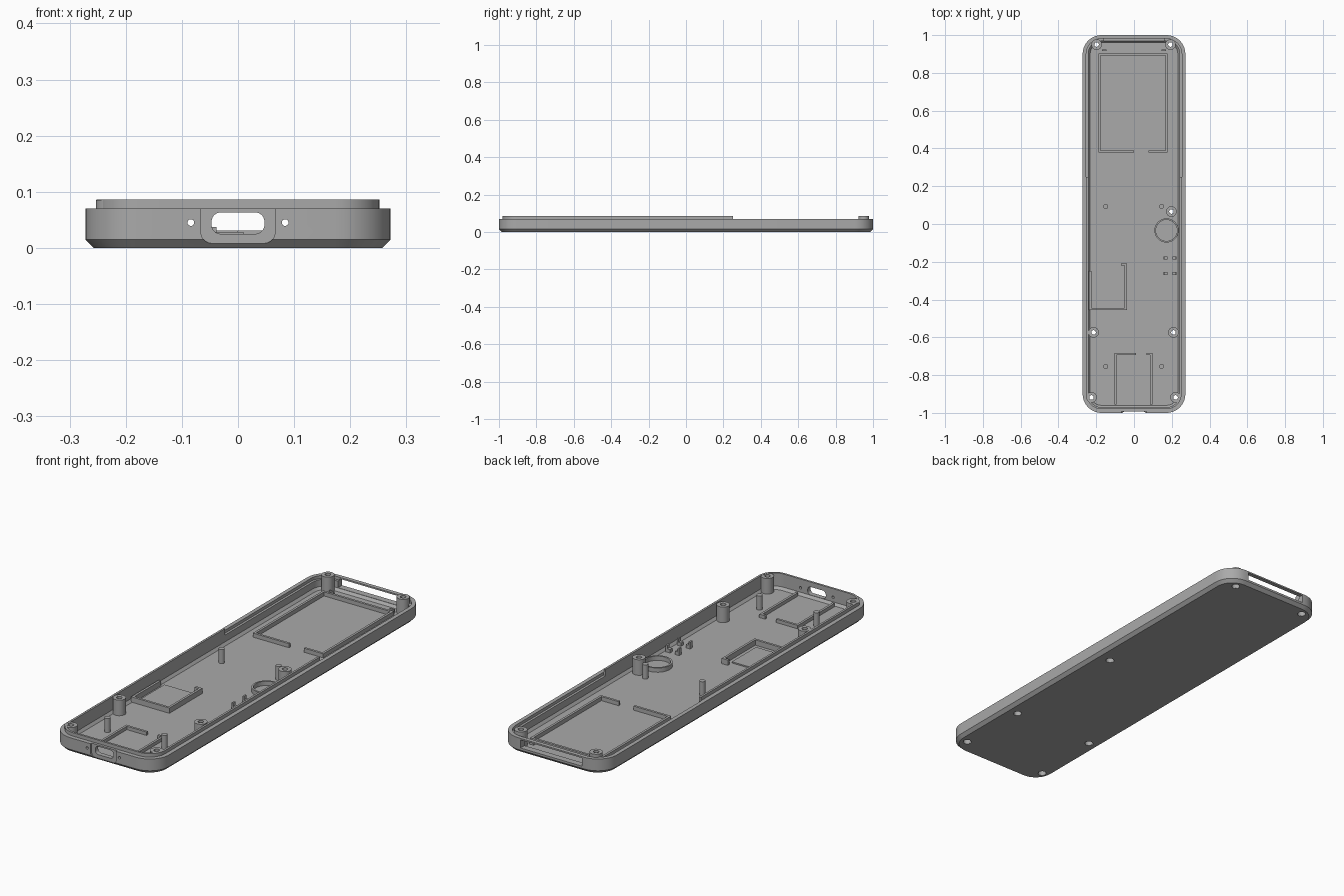
import bpy, bmesh
from math import pi, sin, cos
from mathutils import Matrix

if "Cube" in bpy.data.objects:
    bpy.data.objects.remove(bpy.data.objects["Cube"], do_unlink=True)

grey = bpy.data.materials.new("case_grey")
grey.use_nodes = True
COLOUR = (0.4, 0.4, 0.4, 1)
grey.diffuse_color = COLOUR
grey.node_tree.nodes["Principled BSDF"].inputs["Base Color"].default_value = COLOUR

W, L = 0.272, 1.0      # half width and half length
WALL_TOP, FLOOR, RADIUS = 0.07, 0.012, 0.1


def finish(name, bm):
    """Turn a bmesh into a named object with clean shading."""
    bmesh.ops.recalc_face_normals(bm, faces=bm.faces)
    mesh = bpy.data.meshes.new(name)
    bm.to_mesh(mesh)
    bm.free()
    mesh.materials.append(grey)
    ob = bpy.data.objects.new(name, mesh)
    bpy.context.collection.objects.link(ob)
    return ob


def smooth(ob):
    bpy.ops.object.select_all(action='DESELECT')
    ob.select_set(True)
    bpy.context.view_layer.objects.active = ob
    bpy.ops.object.shade_smooth_by_angle(angle=pi / 6)


def rounded(x0, x1, y0, y1, r_low, r_high, n=10):
    """Rounded rectangle outline with separate low and high corner radii."""
    pts = []
    for k, (x, y, sx, sy) in enumerate([(x1, y1, -1, -1), (x0, y1, 1, -1),
                                        (x0, y0, 1, 1), (x1, y0, -1, 1)]):
        r = r_high if k < 2 else r_low
        if r == 0:
            pts.append((x, y))
            continue
        for i in range(n + 1):
            a = (k + i / n) * pi / 2
            pts.append((x + sx * r + r * cos(a), y + sy * r + r * sin(a)))
    return pts


def loft(name, rings, closed=False, upright=False):
    """Skin (outline, z) rings; upright turns the outline to face the front."""
    bm = bmesh.new()
    loops = [[bm.verts.new((x, y, z)) for x, y in pts] for pts, z in rings]
    pairs = list(zip(loops, loops[1:]))
    if closed:
        pairs.append((loops[-1], loops[0]))
    else:
        bm.faces.new(loops[0])
        bm.faces.new(loops[-1])
    for a, b in pairs:
        for i in range(len(a)):
            j = (i + 1) % len(a)
            bm.faces.new((a[i], a[j], b[j], b[i]))
    if upright:
        bm.transform(Matrix.Rotation(pi / 2, 4, 'X'))
    return finish(name, bm)


def circle(x, y, r, n=28):
    return [(x + r * cos(2 * pi * i / n), y + r * sin(2 * pi * i / n)) for i in range(n)]


def box(name, x0, x1, y0, y1, z0, z1):
    return loft(name, [(rounded(x0, x1, y0, y1, 0, 0), z) for z in (z0, z1)])


def tube(name, x, y, profile):
    ob = loft(name, [(circle(x, y, r), z) for r, z in profile], closed=True)
    smooth(ob)
    return ob


def cut(target, cutter):
    mod = target.modifiers.new("cut", 'BOOLEAN')
    mod.operation, mod.solver, mod.object = 'DIFFERENCE', 'EXACT', cutter
    bpy.context.view_layer.objects.active = target
    bpy.ops.object.modifier_apply(modifier=mod.name)
    bpy.data.objects.remove(cutter, do_unlink=True)


def ribs(name, top, segments):
    for i, (x0, x1, y0, y1) in enumerate(segments):
        box(f"{name}_{i + 1}", x0, x1, y0, y1, FLOOR - 0.004, top)


# Tray shell: chamfered base, wall, raised lip and hollow inside
def outline(inset):
    r = RADIUS - inset
    return rounded(-W + inset, W - inset, -L + inset, L - inset, r, r)


LIP = 0.086
shell = loft("tray_shell", [(outline(i), z) for i, z in [
    (0.015, 0), (0, 0.015), (0, WALL_TOP), (0.02, WALL_TOP), (0.02, LIP),
    (0.03, LIP), (0.03, 0.024), (0.04, FLOOR)]])

# Rear half has a rebate in place of the lip
rebate = rounded(-W + 0.019, W - 0.019, 0.25, L - 0.019, 0, RADIUS - 0.019)
cut(shell, loft("rebate_cutter", [(rebate, 0.056), (rebate, 0.12)]))

# Rear slot
cut(shell, box("slot_cutter", -0.16, 0.16, 0.93, 1.02, 0.025, 0.063))

# Front port with a shallow recess and two pin holes
recess = rounded(-0.066, 0.066, 0.008, 0.1, 0.02, 0)
cut(shell, loft("recess_cutter", [(recess, 0.992), (recess, 1.02)], upright=True))
port = rounded(-0.047, 0.047, 0.025, 0.063, 0.016, 0.016)
cut(shell, loft("port_cutter", [(port, 0.94), (port, 1.02)], upright=True))
for side in (-1, 1):
    pin = circle(side * 0.084, 0.045, 0.006, 16)
    cut(shell, loft("pin_cutter", [(pin, 0.94), (pin, 1.02)], upright=True))

# Screw posts, bored through with a wider bore from below
POSTS = [(-0.198, 0.95), (0.193, 0.95), (0.198, 0.066), (-0.214, -0.574),
         (0.209, -0.574), (-0.225, -0.918), (0.22, -0.918)]
for i, (x, y) in enumerate(POSTS):
    cut(shell, loft("bore_cutter", [(circle(x, y, 0.019), z) for z in (-0.02, 0.05)]))
    tube(f"screw_post_{i + 1}", x, y, [(0.018, 0.001), (0.028, 0.004), (0.028, 0.085),
                                       (0.012, 0.085), (0.012, 0.035), (0.018, 0.035)])
smooth(shell)

# Slim locating pegs
for y in (0.093, -0.754):
    for x in (-0.15, 0.146):
        smooth(loft("locating_peg", [(circle(x, y, 0.013, 20), z) for z in (0.006, 0.078)]))

# Round holder
tube("round_holder", 0.172, -0.034, [(0.064, 0.006), (0.064, 0.032),
                                     (0.056, 0.032), (0.056, 0.006)])

# Small clips: a low foot with a raised tooth
for y in (-0.18, -0.262):
    for x, side in ((0.167, -1), (0.214, 1)):
        box("clip_foot", x - 0.011, x + 0.011, y - 0.009, y + 0.009, 0.008, 0.028)
        tooth = x + side * 0.007
        box("clip_tooth", tooth - 0.004, tooth + 0.004, y - 0.009, y + 0.009, 0.02, 0.044)

T = 0.011  # rib thickness

# Large rear frame, open in part at its front edge
ribs("rear_frame", 0.031, [
    (-0.188, -0.188 + T, 0.378, 0.902), (0.178 - T, 0.178, 0.378, 0.902),
    (-0.188, 0.178, 0.902 - T, 0.902),
    (-0.188, 0, 0.378, 0.378 + T), (0.077, 0.178, 0.378, 0.378 + T)])
for x in (-0.157, 0.157):
    box("frame_stop", x - 0.012, x + 0.012, 0.916, 0.923, 0.008, 0.03)

# Side bay with a raised pad
ribs("side_bay", 0.037, [
    (-0.237, -0.237 + T, -0.455, -0.25), (-0.237, -0.038, -0.455, -0.455 + T),
    (-0.038 - T, -0.038, -0.455, -0.21), (-0.07, -0.038, -0.21 - T, -0.21)])
box("side_bay_pad", -0.214, -0.07, -0.42, -0.24, 0.008, 0.018)

# Front bracket behind the port
ribs("front_bracket", 0.028, [
    (-0.103, -0.103 + T, -0.955, -0.682), (0.097 - T, 0.097, -0.955, -0.682),
    (-0.103, 0.01, -0.682 - T, -0.682), (0.066, 0.097, -0.682 - T, -0.682)])
